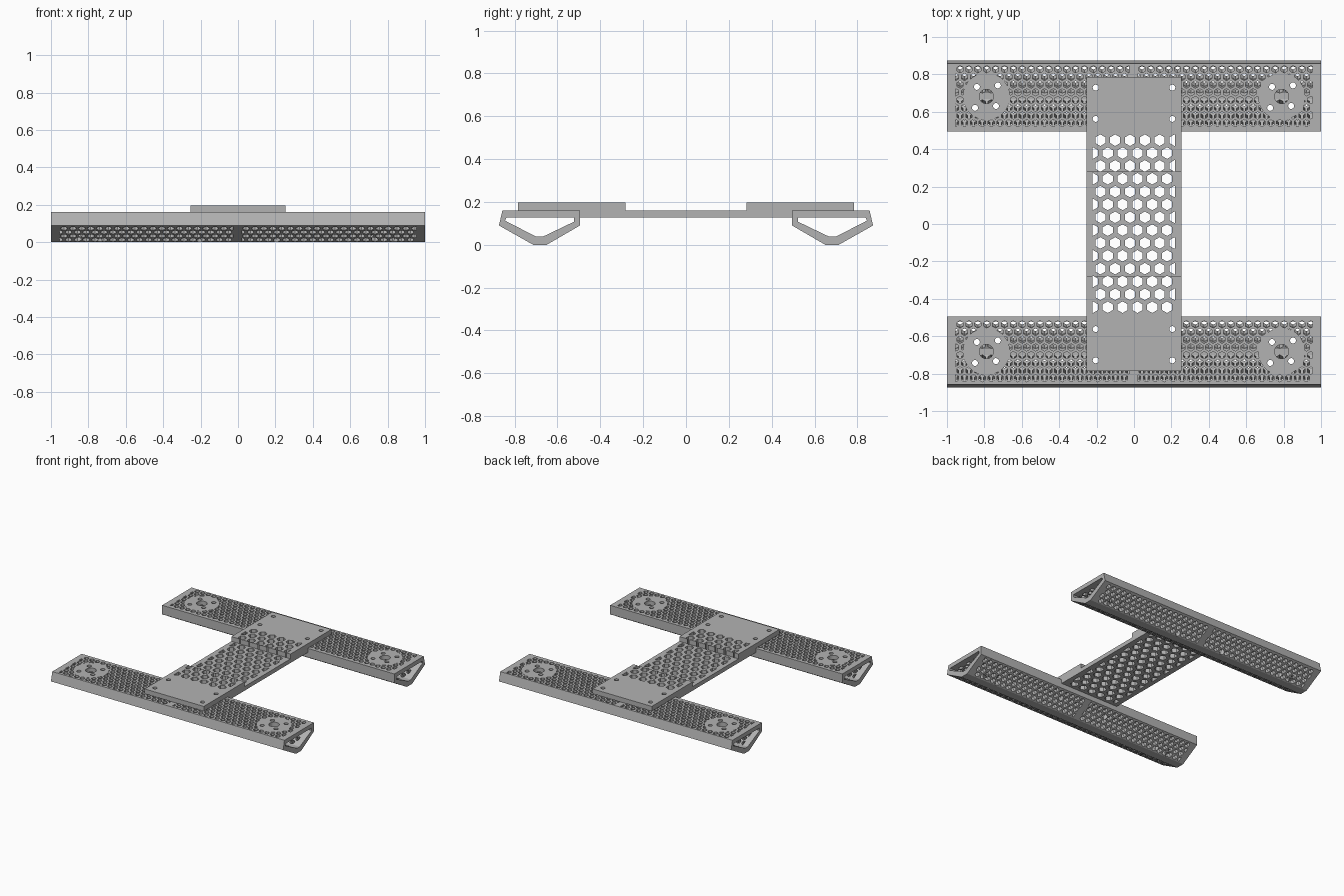
import bpy, bmesh, math
from mathutils import Vector

if "Cube" in bpy.data.objects:
    bpy.data.objects.remove(bpy.data.objects["Cube"])

grey = bpy.data.materials.new("plain grey")
grey.diffuse_color = (0.45, 0.45, 0.45, 1)
grey.use_nodes = True
grey.node_tree.nodes["Principled BSDF"].inputs["Base Color"].default_value = grey.diffuse_color
Y, Z = Vector((0, 1, 0)), Vector((0, 0, 1))
RAIL_Y, PAD_X = 0.682, 0.789
TOP, UNDER = 0.16, 0.128          # top and underside of the deck panels


def finish(name, bm):
    bmesh.ops.recalc_face_normals(bm, faces=bm.faces)
    mesh = bpy.data.meshes.new(name)
    bm.to_mesh(mesh)
    bm.free()
    mesh.materials.append(grey)
    obj = bpy.data.objects.new(name, mesh)
    bpy.context.collection.objects.link(obj)
    return obj


def prisms(name, polys, origin, v, n, h0, h1):
    """Extrude flat (x, v) polygons along n from h0 to h1."""
    bm = bmesh.new()
    for poly in polys:
        a, b = [[bm.verts.new(origin + Vector((p[0], 0, 0)) + v * p[1] + n * h)
                 for p in poly] for h in (h0, h1)]
        bm.faces.new(a)
        bm.faces.new(b)
        for i in range(len(a)):
            j = (i + 1) % len(a)
            bm.faces.new((a[i], a[j], b[j], b[i]))
    return finish(name, bm)


def ngon(x, y, r, sides):
    """Regular polygon with a point toward +v."""
    return [(x + r * math.sin(math.tau * i / sides),
             y + r * math.cos(math.tau * i / sides)) for i in range(sides)]


def clip(poly, limit, sign):
    """Keep the side of a polygon where sign * x <= sign * limit."""
    out = []
    for p, q in zip(poly, poly[1:] + poly[:1]):
        dp, dq = sign * (limit - p[0]), sign * (limit - q[0])
        if dp >= 0:
            out.append(p)
        if dp * dq < 0:
            t = dp / (dp - dq)
            out.append((limit, p[1] + t * (q[1] - p[1])))
    return out


def honeycomb(x0, v0, rows, pitch, r, lo, hi):
    """Staggered hexagons, trimmed to lo..hi in x."""
    cells = []
    for row in range(rows):
        x = x0 - pitch / 2 * (row % 2)
        while x < hi + r:
            cell = clip(clip(ngon(x, v0 - row * pitch * 0.866, r, 6), lo, -1), hi, 1)
            if len(cell) > 2 and max(c[0] for c in cell) - min(c[0] for c in cell) > 0.006:
                cells.append(cell)
            x += pitch
    return cells


def rail_cells(v0, rows):
    return (honeycomb(-0.93, v0, rows, 0.0475, 0.0192, -0.955, -0.027) +
            honeycomb(0.043, v0, rows, 0.0475, 0.0192, 0.022, 0.955))


def cut(obj, cutter):
    mod = obj.modifiers.new("cut", 'BOOLEAN')
    mod.operation, mod.solver, mod.object = 'DIFFERENCE', 'MANIFOLD', cutter
    bpy.context.view_layer.objects.active = obj
    bpy.ops.object.modifier_apply(modifier=mod.name)
    bpy.data.objects.remove(cutter)


def vertical(polys, h0=-0.1, h1=0.3):
    return prisms("cutter", polys, Vector(), Y, Z, h0, h1)


# bolt holes joining the bridge to the rails
bolts = [ngon(x, y, 0.016, 16) for x in (-0.205, 0.205)
         for y in (-0.729, -0.562, 0.562, 0.729)]

# hollow rails
outer = [(0.495, TOP), (0.857, TOP), (0.873, 0.09), (0.713, 0), (0.65, 0), (0.495, 0.09)]
inner = [(0.522, UNDER), (0.838, UNDER), (0.845, 0.113), (0.70, 0.038), (0.668, 0.038), (0.522, 0.108)]
for name, s in (("front_rail", -1), ("back_rail", 1)):
    bm = bmesh.new()
    loops = [[bm.verts.new((x, s * y, z)) for y, z in prof]
             for x, prof in ((-1, outer), (1, outer), (1, inner), (-1, inner))]
    for a, b in zip(loops, loops[1:] + loops[:1]):
        for i in range(6):
            j = (i + 1) % 6
            bm.faces.new((a[i], a[j], b[j], b[i]))
    rail = finish(name, bm)

    # honeycomb in the top panel, leaving round motor pads solid
    cy = s * RAIL_Y
    cells = vertical(rail_cells(cy + 0.1455, 8), 0.118, 0.18)
    cut(cells, vertical([ngon(x, cy, 0.126, 48) for x in (-PAD_X, PAD_X)]))
    cut(rail, cells)

    # honeycomb in both sloping lower panels
    for low, high in ((outer[3], outer[2]), (outer[4], outer[5])):
        base = Vector((0, s * low[0], low[1]))
        slope = (Vector((0, s * high[0], high[1])) - base).normalized()
        normal = Vector((0, -slope.z, slope.y))
        if normal.z < 0:
            normal = -normal
        cut(rail, prisms("cutter", rail_cells(0.149, 4), base, slope, normal, -0.02, 0.055))

    # motor shaft openings, motor screws and bridge bolts
    cut(rail, vertical([ngon(x, cy, 0.038, 32) for x in (-PAD_X, PAD_X)], 0.1, 0.2))
    screws = [ngon(x + dx, cy + dy, 0.016, 16) for x in (-PAD_X, PAD_X)
              for dx, dy in ((-0.051, 0.051), (0.061, 0.059), (0.051, -0.051), (-0.061, -0.061))]
    cut(rail, vertical(screws))
    cut(rail, vertical([b for b in bolts if b[0][1] * s > 0]))

# bridge plate with raised ends resting on the rails
half = [(0.282, TOP), (0.282, 0.197), (0.785, 0.197), (0.785, TOP), (0.495, TOP), (0.495, UNDER)]
side = half + [(-y, z) for y, z in reversed(half)]
bm = bmesh.new()
face = bm.faces.new([bm.verts.new((-0.255, y, z)) for y, z in side])
ext = bmesh.ops.extrude_face_region(bm, geom=[face], use_keep_orig=True)
bmesh.ops.translate(bm, vec=(0.51, 0, 0),
                    verts=[g for g in ext["geom"] if isinstance(g, bmesh.types.BMVert)])
bridge = finish("bridge_plate", bm)
cut(bridge, vertical(honeycomb(-0.18, 0.448, 14, 0.0793, 0.031, -0.222, 0.22)))
cut(bridge, vertical(bolts))
